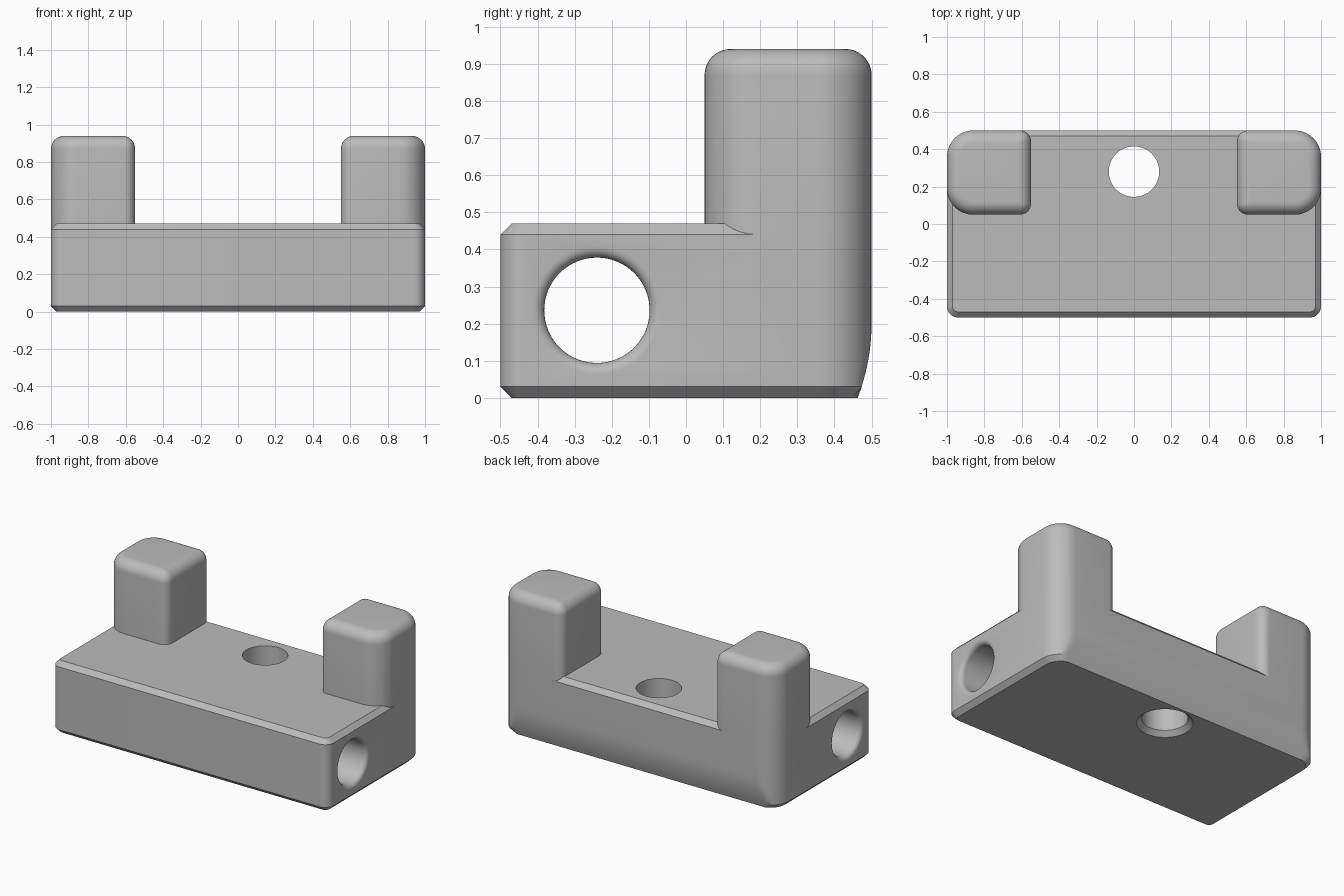
import bpy, bmesh, math
from mathutils import Vector

if "Cube" in bpy.data.objects:
    bpy.data.objects.remove(bpy.data.objects["Cube"])

grey = bpy.data.materials.new("plain grey")
grey.use_nodes = True
COLOUR = (0.5, 0.5, 0.5, 1)
grey.diffuse_color = COLOUR
grey.node_tree.nodes["Principled BSDF"].inputs["Base Color"].default_value = COLOUR

STEPS = 10


def outline(x0, x1, y0, y1, radii, inset):
    """Rounded rectangle; radii run front right, back right, back left, front left."""
    x0, x1, y0, y1 = x0 + inset, x1 - inset, y0 + inset, y1 - inset
    corners = [(x1, y0, -1, 1), (x1, y1, -1, -1), (x0, y1, 1, -1), (x0, y0, 1, 1)]
    points = []
    for i, ((cx, cy, sx, sy), radius) in enumerate(zip(corners, radii)):
        r = max(radius - inset, 0.003)
        for k in range(STEPS + 1):
            a = math.pi / 2 * (i - 1 + k / STEPS)
            points.append((cx + sx * r + r * math.cos(a), cy + sy * r + r * math.sin(a)))
    return points


def loft(name, rings):
    """Skin closed rings of equal size and cap both ends."""
    bm = bmesh.new()
    loops = [[bm.verts.new(p) for p in ring] for ring in rings]
    n = len(loops[0])
    for low, high in zip(loops, loops[1:]):
        for i in range(n):
            j = (i + 1) % n
            bm.faces.new((low[i], low[j], high[j], high[i]))
    bm.faces.new(loops[0][::-1])
    bm.faces.new(loops[-1])
    bmesh.ops.recalc_face_normals(bm, faces=bm.faces)
    mesh = bpy.data.meshes.new(name)
    bm.to_mesh(mesh)
    bm.free()
    obj = bpy.data.objects.new(name, mesh)
    bpy.context.collection.objects.link(obj)
    mesh.materials.append(grey)
    return obj


def lathe(name, profile, centre, axis):
    """Turn (distance, radius) pairs about an axis through centre."""
    turn = Vector((0, 0, 1)).rotation_difference(Vector(axis))
    rings = []
    for d, r in profile:
        angles = [math.tau * k / 64 for k in range(64)]
        rings.append([Vector(centre) + turn @ Vector((r * math.cos(a), r * math.sin(a), d))
                      for a in angles])
    return loft(name, rings)


def combine(target, tool, operation):
    mod = target.modifiers.new(tool.name, "BOOLEAN")
    mod.operation = operation
    mod.solver = "EXACT"
    mod.object = tool
    bpy.context.view_layer.objects.active = target
    bpy.ops.object.modifier_apply(modifier=mod.name)
    bpy.data.objects.remove(tool)


# Base block: chamfered top and bottom, back wall curving inward near the floor
CHAMFER, CURVE = 0.03, 0.2
levels = [(0, CHAMFER), (CHAMFER, 0)]
levels += [(CHAMFER + (CURVE - CHAMFER) * k / 8, 0) for k in range(1, 9)]
levels += [(0.44, 0), (0.47, CHAMFER)]
rings = []
for z, inset in levels:
    back = 0.5 - 0.037 * (max(CURVE - z, 0) / CURVE) ** 2
    shape = outline(-1, 1, -0.5, 0.5, (0.06, 0.14, 0.14, 0.06), inset)
    rings.append([(x, min(y, back), z) for x, y in shape])
base = loft("base_block", rings)

# Two upright posts with filleted tops, flush with the back corners
FILLET = 0.07
levels = [(0.3, 0)]
for k in range(STEPS + 1):
    a = math.pi / 2 * k / STEPS
    levels.append((0.87 + FILLET * math.sin(a), FILLET * (1 - math.cos(a))))
for side, x0, x1, radii in (("left", 0.55, 1, (0.14, 0.14, 0.06, 0.06)),
                            ("right", -1, -0.55, (0.06, 0.06, 0.14, 0.14))):
    post = loft(side + "_post", [[(x, y, z) for x, y in outline(x0, x1, 0.05, 0.5, radii, inset)]
                                 for z, inset in levels])
    combine(base, post, "UNION")

# Lengthwise hole with rounded mouths
BORE, LIP = 0.142, 0.03
mouth = []
for k in range(7):
    a = math.pi / 2 * k / 6
    mouth.append((1 - LIP + LIP * math.sin(a), BORE + LIP * (1 - math.cos(a))))
mouth.append((1.1, BORE + LIP))
profile = [(-d, r) for d, r in reversed(mouth)] + mouth
combine(base, lathe("cross_bore", profile, (0, -0.24, 0.236), (1, 0, 0)), "DIFFERENCE")

# Vertical hole, countersunk from below
profile = [(-0.1, 0.165), (0, 0.165), (0.03, 0.135), (0.6, 0.135)]
combine(base, lathe("vertical_bore", profile, (0, 0.28, 0), (0, 0, 1)), "DIFFERENCE")

# Smooth the rounded areas, keep the edges crisp
bpy.ops.object.select_all(action="DESELECT")
base.select_set(True)
bpy.context.view_layer.objects.active = base
bpy.ops.object.shade_smooth_by_angle(angle=math.radians(30))
base.name = "bracket_body"
